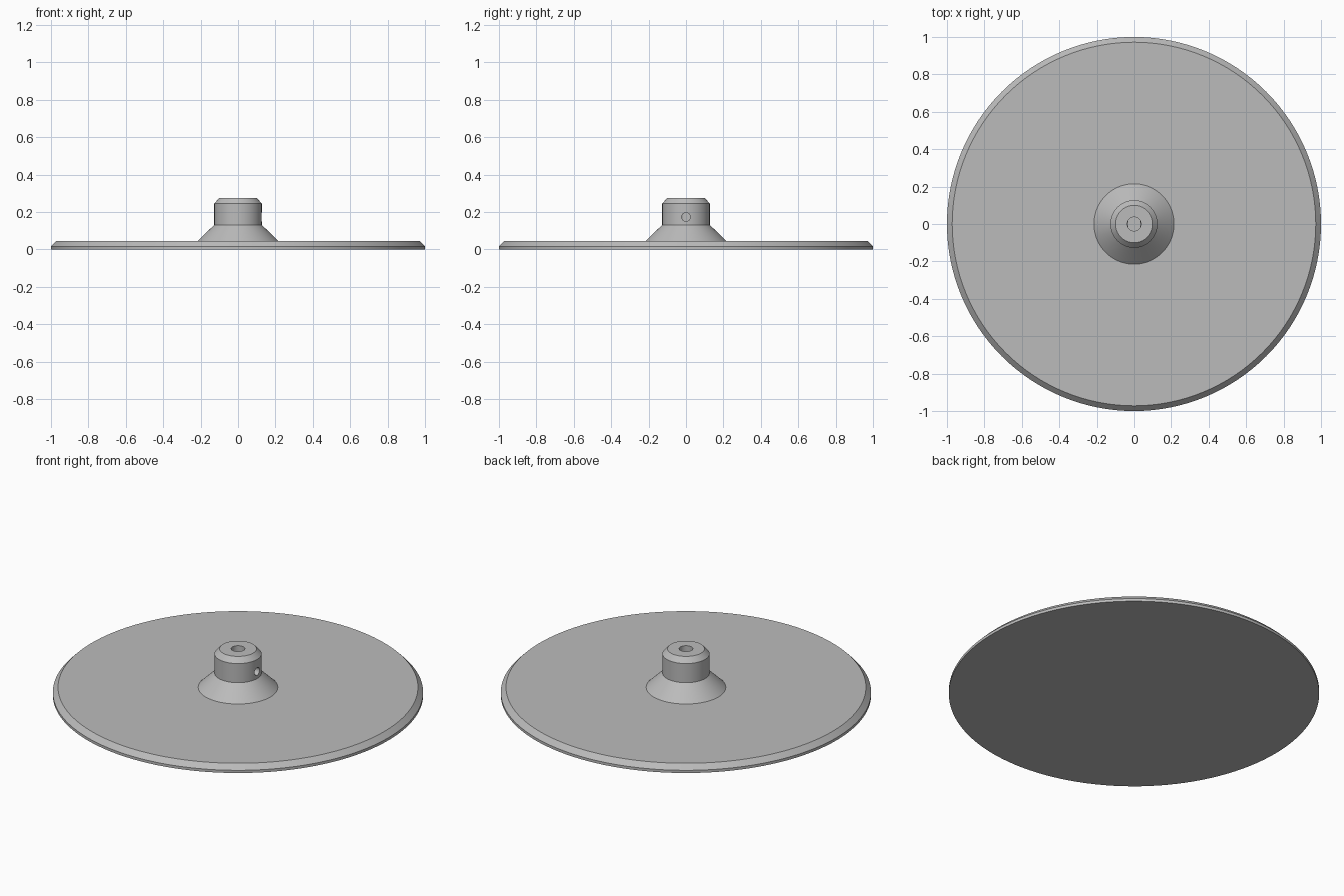
import bpy, bmesh
from math import radians, cos, sin, tau
from mathutils import Matrix

cube = bpy.data.objects.get("Cube")
if cube:
    bpy.data.objects.remove(cube, do_unlink=True)

grey = bpy.data.materials.new("plain grey")
grey.use_nodes = True
colour = (0.5, 0.5, 0.5, 1)
grey.diffuse_color = colour
grey.node_tree.nodes["Principled BSDF"].inputs["Base Color"].default_value = colour


def lathe(name, profile, segments, flat=None, matrix=Matrix()):
    """Closed solid of revolution; flat limits x to cut two flats on the sides."""
    bm = bmesh.new()
    rings = []
    for r, z in profile:
        ring = []
        for i in range(segments):
            a = tau * i / segments
            x, y = r * cos(a), r * sin(a)
            if flat:
                x = max(-flat, min(flat, x))
            ring.append(bm.verts.new((x, y, z)))
        rings.append(ring)
    for low, high in zip(rings, rings[1:]):
        for i in range(segments):
            j = (i + 1) % segments
            bm.faces.new((low[i], low[j], high[j], high[i]))
    bm.faces.new(rings[0][::-1])
    bm.faces.new(rings[-1])
    bm.transform(matrix)
    mesh = bpy.data.meshes.new(name)
    bm.to_mesh(mesh)
    bm.free()
    mesh.materials.append(grey)
    obj = bpy.data.objects.new(name, mesh)
    bpy.context.collection.objects.link(obj)
    return obj


# Round plate with a bevelled rim, flared foot and chamfered hub in one turned piece
turntable = lathe("turntable_with_hub", [
    (1, 0), (1, 0.016), (0.972, 0.045), (0.215, 0.045),
    (0.127, 0.131), (0.127, 0.245), (0.1, 0.275)], 128)

# Shaft bore with two flats, round entry, and a set screw hole on the left side
shaft = lathe("shaft_cutter", [(0.037, 0.045), (0.037, 0.2)], 48, flat=0.033)
entry = lathe("entry_cutter", [(0.037, 0.19), (0.037, 0.3)], 48)
sideways = Matrix.Translation((0, 0, 0.173)) @ Matrix.Rotation(radians(90), 4, "Y")
screw = lathe("screw_cutter", [(0.023, 0), (0.023, 0.2)], 32, matrix=sideways)

for cutter in (shaft, entry, screw):
    cut = turntable.modifiers.new(cutter.name, "BOOLEAN")
    cut.operation = "DIFFERENCE"
    cut.solver = "EXACT"
    cut.object = cutter

# Apply the cuts, then remove the cutters
bpy.ops.object.select_all(action="DESELECT")
turntable.select_set(True)
bpy.context.view_layer.objects.active = turntable
for cut in list(turntable.modifiers):
    bpy.ops.object.modifier_apply(modifier=cut.name)
for cutter in (shaft, entry, screw):
    bpy.data.objects.remove(cutter, do_unlink=True)
bpy.ops.object.shade_smooth_by_angle(angle=radians(25))
